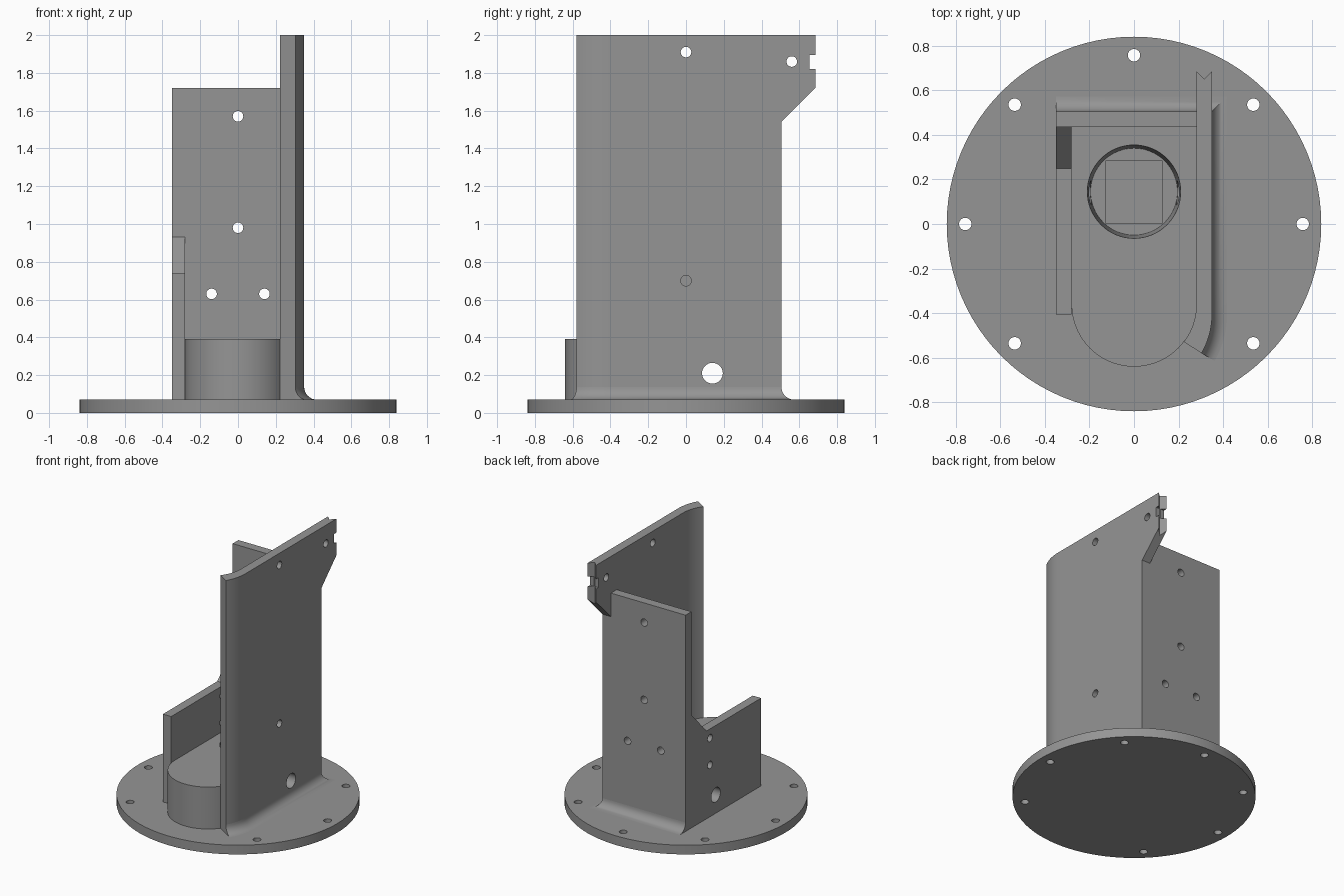
import bpy, bmesh, math
from mathutils import Vector

if "Cube" in bpy.data.objects:
    bpy.data.objects.remove(bpy.data.objects["Cube"])

grey = bpy.data.materials.new("mid grey")
grey.diffuse_color = (0.3, 0.3, 0.3, 1)
grey.use_nodes = True
grey.node_tree.nodes["Principled BSDF"].inputs["Base Color"].default_value = grey.diffuse_color

# map (u, v, w): outline coordinates plus extrusion coordinate, to x, y, z
PLANES = {
    "z": lambda u, v, w: (u, v, w),
    "x": lambda u, v, w: (w, u, v),
    "y": lambda u, v, w: (u, w, v),
}


def finish(name, bm):
    bmesh.ops.recalc_face_normals(bm, faces=bm.faces)
    mesh = bpy.data.meshes.new(name)
    bm.to_mesh(mesh)
    bm.free()
    mesh.materials.append(grey)
    ob = bpy.data.objects.new(name, mesh)
    bpy.context.collection.objects.link(ob)
    return ob


def prism(name, axis, outline, lo, hi, taper=None):
    """Extrude an outline along an axis; taper is an optional outline at hi."""
    bm = bmesh.new()
    place = PLANES[axis]
    a = [bm.verts.new(place(u, v, lo)) for u, v in outline]
    b = [bm.verts.new(place(u, v, hi)) for u, v in (taper or outline)]
    bm.faces.new(a)
    bm.faces.new(b)
    n = len(a)
    for i in range(n):
        j = (i + 1) % n
        bm.faces.new((a[i], a[j], b[j], b[i]))
    return finish(name, bm)


def arc(cx, cy, r, start, end, n):
    """Points on a circular arc, angles in degrees."""
    angles = [math.radians(start + (end - start) * i / n) for i in range(n + 1)]
    return [(cx + r * math.cos(t), cy + r * math.sin(t)) for t in angles]


def circle(cx, cy, r, n=32):
    return arc(cx, cy, r, 0, 360, n)[:-1]


def rect(u0, u1, v0, v1):
    return [(u0, v0), (u1, v0), (u1, v1), (u0, v1)]


def cut(ob, cutter):
    mod = ob.modifiers.new("cut", "BOOLEAN")
    mod.operation = "DIFFERENCE"
    mod.solver = "EXACT"
    mod.object = cutter
    bpy.context.view_layer.objects.active = ob
    bpy.ops.object.modifier_apply(modifier=mod.name)
    bpy.data.objects.remove(cutter)


def drill(ob, axis, holes, lo, hi):
    for u, v, r in holes:
        cut(ob, prism("drill", axis, circle(u, v, r), lo, hi))


FLOOR, SMALL = 0.07, 0.028
CABLE = (0.14, 0.21, 0.055)

# Round base with seven bolt holes, none at the front
base = prism("base_plate", "z", circle(0, 0, 0.84, 96), 0, FLOOR)
drill(base, "z", [(0.757 * math.cos(math.radians(a)), 0.757 * math.sin(math.radians(a)), SMALL)
                  for a in range(-45, 226, 45)], -0.1, 0.2)

# Round-fronted block with a tapered bore, a square pocket and a cross hole
block = prism("round_block", "z",
              [(0.28, 0.435), (-0.28, 0.435)] + arc(0, -0.36, 0.28, 180, 360, 48), FLOOR, 0.39)
cut(block, prism("bore", "z", circle(0, 0.145, 0.195, 64), 0.14, 0.40,
                 circle(0, 0.145, 0.21, 64)))
cut(block, prism("pocket", "z", rect(-0.127, 0.127, 0.005, 0.283), 0.08, 0.2))
drill(block, "x", [CABLE], -1, 1)

# Back wall
back = prism("back_wall", "y", rect(-0.35, 0.28, FLOOR, 1.72), 0.435, 0.505)
drill(back, "y", [(0, 1.57, SMALL), (0, 0.98, SMALL),
                  (-0.14, 0.63, SMALL), (0.14, 0.63, SMALL)], 0.3, 0.7)

# Low left wall, sloping up to the back wall
left = prism("left_wall", "x", [(-0.405, FLOOR), (-0.405, 0.74), (0.25, 0.74),
                                (0.435, 0.93), (0.435, FLOOR)], -0.35, -0.28)
drill(left, "x", [(0.21, 0.67, SMALL), (0.21, 0.465, SMALL), CABLE], -0.5, -0.2)

# Tall right wall: curved front edge, grooved rear edge
outer = arc(0, -0.405, 0.35, 0, -30, 10)
inner = arc(0, -0.36, 0.28, -37, 0, 10)
right = prism("right_wall", "z", outer + inner +
              [(0.28, 0.685), (0.315, 0.65), (0.35, 0.685)], FLOOR, 2)
cut(right, prism("rear_relief", "x", [(0.505, 0), (0.505, 1.54), (0.69, 1.725),
                                      (0.8, 1.725), (0.8, 0)], 0.1, 0.5))
cut(right, prism("rear_slot", "x", rect(0.655, 0.8, 1.82, 1.895), 0.1, 0.5))
drill(right, "x", [(0, 1.91, SMALL), (0.56, 1.86, SMALL), (0, 0.70, SMALL), CABLE], 0.1, 0.5)

# Concave fillet swept round the foot of the back and right walls
R = 0.068
path = [(-0.35, 0.505), (0.35, 0.505)] + outer
offsets = [(0, 1), (1, 1)] + [(math.cos(math.radians(-3 * i)), math.sin(math.radians(-3 * i)))
                              for i in range(11)]
section = [(0, 0)] + [(R + u, R + v) for u, v in arc(0, 0, R, 270, 180, 8)]
bm = bmesh.new()
rings = []
for (x, y), (dx, dy) in zip(path, offsets):
    rings.append([bm.verts.new((x + dx * d, y + dy * d, FLOOR + h)) for d, h in section])
n = len(section)
for a, b in zip(rings, rings[1:]):
    for i in range(n):
        j = (i + 1) % n
        bm.faces.new((a[i], a[j], b[j], b[i]))
bm.faces.new(rings[0])
bm.faces.new(rings[-1])
finish("foot_fillet", bm)

# Smooth the round surfaces and keep hard edges
for ob in bpy.context.scene.objects:
    ob.select_set(True)
bpy.context.view_layer.objects.active = base
bpy.ops.object.shade_smooth_by_angle(angle=math.radians(30))
